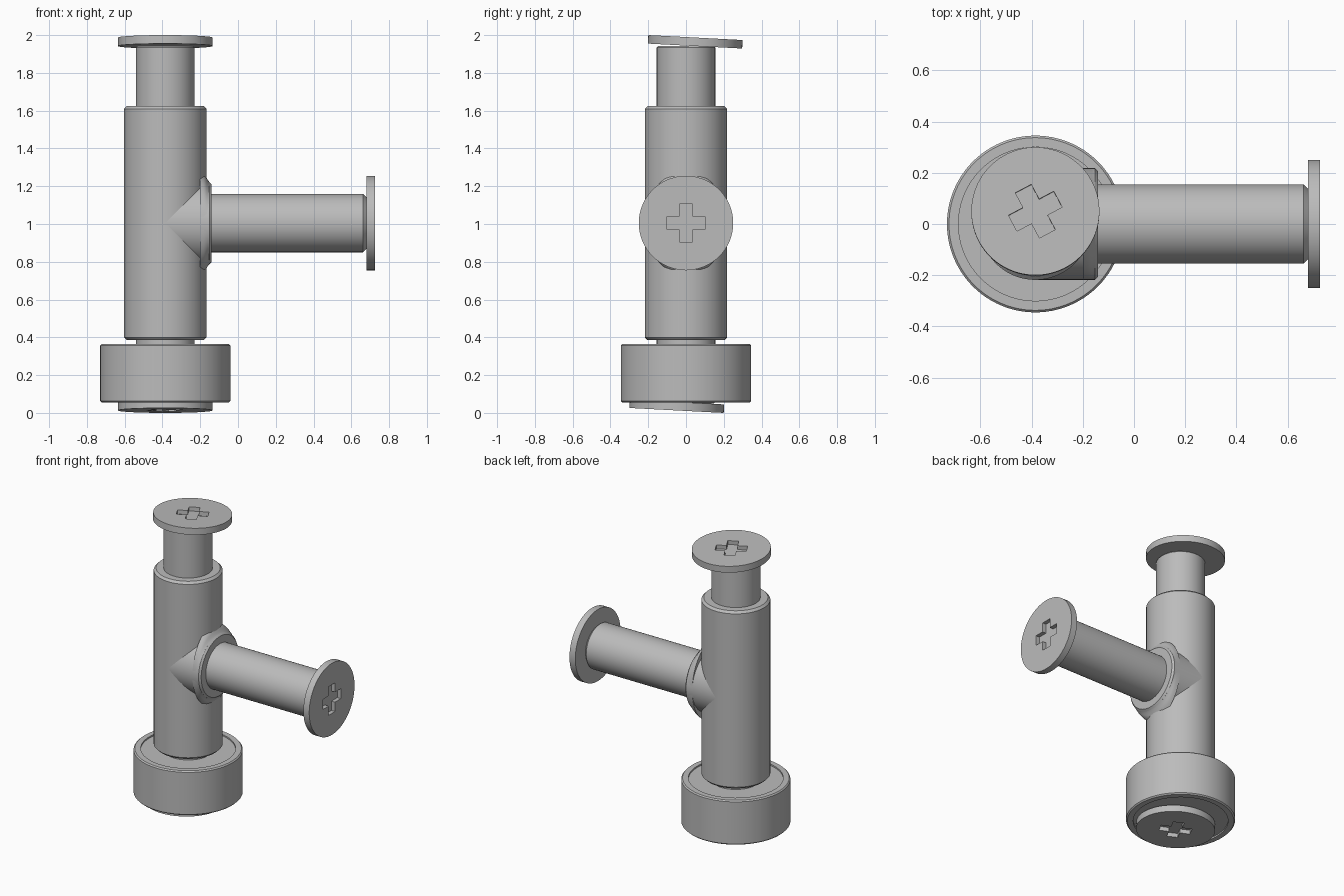
import bpy, bmesh
from math import sin, cos, pi, radians
from mathutils import Matrix

cube = bpy.data.objects.get("Cube")
if cube:
    bpy.data.objects.remove(cube, do_unlink=True)

grey = bpy.data.materials.new("light grey")
grey.use_nodes = True
COLOR = (0.5, 0.5, 0.5, 1)
grey.diffuse_color = COLOR
grey.node_tree.nodes["Principled BSDF"].inputs["Base Color"].default_value = COLOR

AX, MID = -0.385, 1.005      # upright axis in x, height of the side branch
UPRIGHT = Matrix.Translation((AX, 0, 0))
SIDE = Matrix.Translation((0, 0, MID)) @ Matrix.Rotation(pi / 2, 4, 'Y')


def finish(name, bm, matrix):
    bmesh.ops.recalc_face_normals(bm, faces=bm.faces[:])
    bm.transform(matrix)
    mesh = bpy.data.meshes.new(name)
    bm.to_mesh(mesh)
    bm.free()
    mesh.materials.append(grey)
    obj = bpy.data.objects.new(name, mesh)
    bpy.context.collection.objects.link(obj)
    return obj


def smooth(obj):
    bpy.ops.object.select_all(action='DESELECT')
    obj.select_set(True)
    bpy.context.view_layer.objects.active = obj
    bpy.ops.object.shade_smooth_by_angle(angle=radians(30))


def lathe(name, profile, matrix, squash=1, sides=96):
    """Solid of revolution about z from (radius, z) rings, capped at both ends."""
    bm = bmesh.new()
    rings = [[bm.verts.new((r * cos(2 * pi * i / sides),
                            min(r, squash) * sin(2 * pi * i / sides), z))
              for i in range(sides)] for r, z in profile]
    for a, b in zip(rings, rings[1:]):
        for i in range(sides):
            j = (i + 1) % sides
            bm.faces.new((a[i], a[j], b[j], b[i]))
    bm.faces.new(rings[0])
    bm.faces.new(rings[-1])
    obj = finish(name, bm, matrix)
    smooth(obj)
    return obj


def rod(name, radius, low, high, bevel, matrix):
    return lathe(name, [(radius - bevel, low), (radius, low + bevel),
                        (radius, high - bevel), (radius - bevel, high)], matrix)


def screw_cap(name, matrix, turn):
    """Flat disc, top at local z = 0, with a cross-shaped recess."""
    cap = lathe(name, [(0.25, -0.045), (0.25, 0)], matrix)
    bm = bmesh.new()
    a, b = 0.035, 0.1
    quarter = [(b, -a), (b, a), (a, a)]
    outline = [(x * cos(k * pi / 2) - y * sin(k * pi / 2),
                x * sin(k * pi / 2) + y * cos(k * pi / 2))
               for k in range(4) for x, y in quarter]
    face = bm.faces.new([bm.verts.new((x, y, -0.028)) for x, y in outline])
    ext = bmesh.ops.extrude_face_region(bm, geom=[face])
    bmesh.ops.translate(bm, vec=(0, 0, 0.06),
                        verts=[v for v in ext["geom"] if isinstance(v, bmesh.types.BMVert)])
    cutter = finish("cross_cutter", bm, matrix @ Matrix.Rotation(turn, 4, 'Z'))
    cutter.hide_render = True
    mod = cap.modifiers.new("recess", 'BOOLEAN')
    mod.operation, mod.object, mod.solver = 'DIFFERENCE', cutter, 'EXACT'
    bpy.context.view_layer.objects.active = cap
    bpy.ops.object.modifier_apply(modifier=mod.name)
    bpy.data.objects.remove(cutter, do_unlink=True)
    smooth(cap)


# Tee body: upright tube, branch collar and the fillet at their junction
rod("tee_body", 0.218, 0.385, 1.625, 0.015, UPRIGHT)
lathe("branch_collar", [(0.218, AX), (0.218, -0.152), (0.206, -0.14)], SIDE)
lathe("branch_fillet", [(0.275, -0.2), (0.262, -0.18), (0.242, -0.167),
                        (0.228, -0.16), (0.218, -0.152)], SIDE, squash=0.217)

# Inner tubes
rod("upright_inner_tube", 0.155, 0.05, 1.942, 0.008, UPRIGHT)
rod("branch_inner_tube", 0.155, -0.3, 0.68, 0.018, SIDE)

# Wheel at the base with shallow recessed faces
lathe("base_wheel", [(0.3, 0.065), (0.3, 0.055), (0.337, 0.055), (0.345, 0.063),
                     (0.345, 0.357), (0.337, 0.365), (0.3, 0.365), (0.3, 0.355)], UPRIGHT)

# Screw caps: the top and bottom ones sit off centre and slightly tilted
tilted = (Matrix.Translation((AX, 0.05, 0.987))
          @ Matrix.Rotation(radians(-3), 4, 'X'))
screw_cap("top_cap", Matrix.Translation((0, 0, 1)) @ tilted, radians(28))
flip = Matrix.Translation((0, 0, 1)) @ Matrix.Rotation(pi, 4, 'X')
screw_cap("bottom_cap", flip @ tilted, radians(28))
screw_cap("branch_cap", SIDE @ Matrix.Translation((0, 0, 0.725)), 0)
